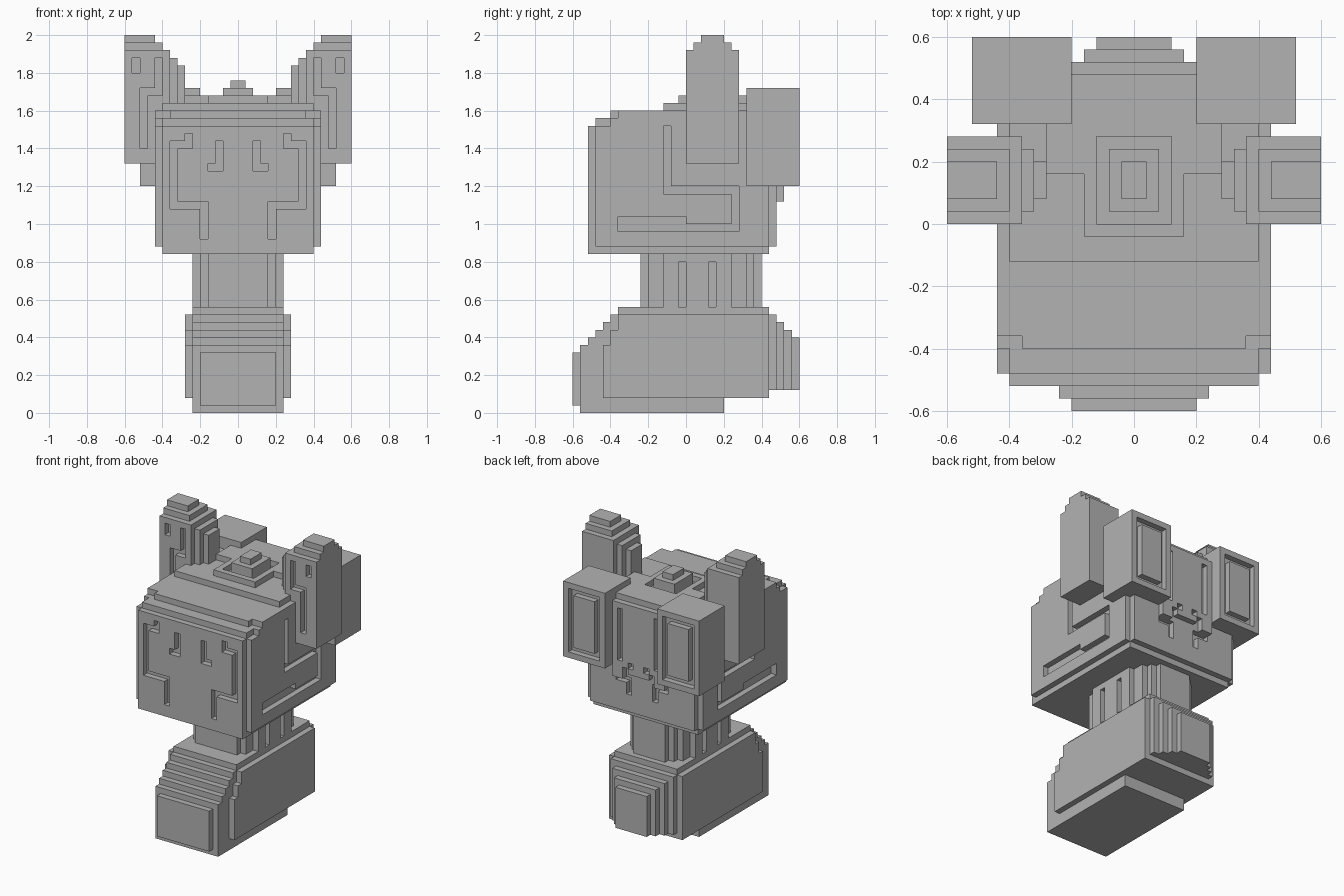
import bpy
import bmesh
from mathutils import Vector

UNIT = 0.04  # size of one block

if "Cube" in bpy.data.objects:
    bpy.data.objects.remove(bpy.data.objects["Cube"])

grey = bpy.data.materials.new("plain_grey")
grey.use_nodes = True
COLOUR = (0.45, 0.45, 0.45, 1)
grey.diffuse_color = COLOUR
grey.node_tree.nodes["Principled BSDF"].inputs["Base Color"].default_value = COLOUR

taken = set()  # blocks already used by earlier parts


def block(x, y, z):
    """Cells of a box given as ranges in block units, mirrored across x."""
    cells = {(i, j, k) for i in range(*x) for j in range(*y) for k in range(*z)}
    return cells | {(-1 - i, j, k) for i, j, k in cells}


def union(*boxes):
    return set().union(*(block(*b) for b in boxes))


def build(name, cells):
    """Turn cells into one clean mesh holding only its outer faces."""
    cells = cells - taken
    taken.update(cells)
    bm = bmesh.new()
    verts = {}

    def corner(p):
        if p not in verts:
            verts[p] = bm.verts.new(Vector(p) * UNIT)
        return verts[p]

    for cell in cells:
        for axis in range(3):
            u, v = (axis + 1) % 3, (axis + 2) % 3
            for side in (0, 1):
                beside = list(cell)
                beside[axis] += 2 * side - 1
                if tuple(beside) in cells:
                    continue
                ring = []
                for a, b in ((0, 0), (1, 0), (1, 1), (0, 1)):
                    p = list(cell)
                    p[axis] += side
                    p[u] += a
                    p[v] += b
                    ring.append(corner(tuple(p)))
                bm.faces.new(ring if side else ring[::-1])
    bmesh.ops.dissolve_limit(bm, angle_limit=0.01, verts=bm.verts[:],
                             edges=bm.edges[:], delimit={'NORMAL'})
    bmesh.ops.triangulate(bm, faces=[f for f in bm.faces if len(f.verts) > 4])
    mesh = bpy.data.meshes.new(name)
    bm.to_mesh(mesh)
    bm.free()
    mesh.materials.append(grey)
    bpy.context.collection.objects.link(bpy.data.objects.new(name, mesh))


# Base: sole, stepped toe, side panels and stepped heel
base = union(((0, 6), (-14, 5), (0, 2)), ((0, 6), (-9, 11), (2, 14)),
             ((0, 5), (-15, -14), (1, 8)))
for i in range(5):
    base |= block((0, 6), (-14 + i, -9), (0, 9 + i))
for i in range(3):
    base |= block((6, 7), (-11 + i, 11), (2, 9 + 2 * i))
for i in range(4):
    base |= block((0, 6 - i), (11 + i, 12 + i), (3, 13 - i))
build("base", base)

# Neck: rounded plan with two slots on each side
neck = union(((0, 6), (-3, 6), (14, 21)), ((0, 5), (-5, 8), (14, 21)),
             ((0, 4), (-6, 9), (14, 21)), ((0, 3), (9, 10), (14, 21)))
for y in (-1, 3):
    neck -= block((5, 6), (y, y + 1), (13, 20))
build("neck", neck)

# Head: core, stepped brow, side panels and raised crown
head = union(((0, 10), (-13, 11), (21, 38)), ((0, 10), (11, 12), (22, 40)),
             ((0, 10), (-12, 11), (38, 39)), ((0, 9), (-10, 11), (39, 40)),
             ((0, 10), (-9, 11), (39, 40)), ((0, 10), (-3, 12), (40, 41)),
             ((0, 4), (-1, 12), (41, 42)), ((0, 7), (4, 12), (41, 42)),
             ((10, 11), (-12, 11), (22, 38)), ((10, 11), (-10, 11), (38, 39)),
             ((10, 11), (-9, 11), (39, 40)))
# Face outline grooves and eyes
head -= union(((6, 7), (-13, -12), (35, 37)), ((6, 9), (-13, -12), (35, 36)),
              ((8, 9), (-13, -12), (27, 36)), ((4, 9), (-13, -12), (27, 28)),
              ((4, 5), (-13, -12), (23, 28)),
              ((2, 3), (-13, -12), (32, 36)), ((2, 4), (-13, -12), (32, 33)))
# Side grooves
head -= union(((10, 11), (-3, -2), (29, 38)), ((10, 11), (-3, 7), (29, 30)),
              ((10, 11), (6, 7), (24, 30)), ((10, 11), (0, 7), (24, 25)),
              ((10, 11), (-9, 0), (24, 26)))
# Rear grooves
head -= union(((2, 3), (11, 12), (25, 28)), ((2, 5), (11, 12), (27, 28)))
# Pit on the crown
head -= block((0, 3), (0, 7), (41, 42))
build("head", head)

# Stepped knob standing in the pit
build("crown_knob", union(((0, 2), (1, 6), (41, 43)), ((0, 1), (2, 5), (43, 44))))

# Rear plate with vertical slots
plate = union(((0, 5), (12, 13), (30, 41)), ((0, 2), (12, 13), (29, 30)),
              ((3, 5), (12, 13), (28, 30)))
plate -= union(((3, 4), (12, 13), (31, 40)), ((1, 2), (12, 13), (30, 31)))
build("rear_plate", plate)

# Ears: stepped tips and inner sides, grooved fronts
ears = union(((9, 15), (0, 7), (33, 48)), ((10, 15), (1, 6), (48, 49)),
             ((11, 15), (2, 5), (49, 50)),
             ((8, 9), (1, 6), (40, 47)), ((7, 8), (2, 5), (40, 46)))
ears -= union(((13, 14), (0, 1), (45, 47)), ((12, 13), (0, 1), (35, 43)),
              ((10, 13), (0, 1), (42, 43)), ((10, 11), (0, 1), (42, 47)))
build("ears", ears)

# Rear pods: boxes with a square groove around the back panel
pods = block((5, 13), (8, 15), (30, 43))
pods -= block((6, 12), (14, 15), (31, 42)) - block((7, 11), (14, 15), (32, 41))
build("rear_pods", pods)
